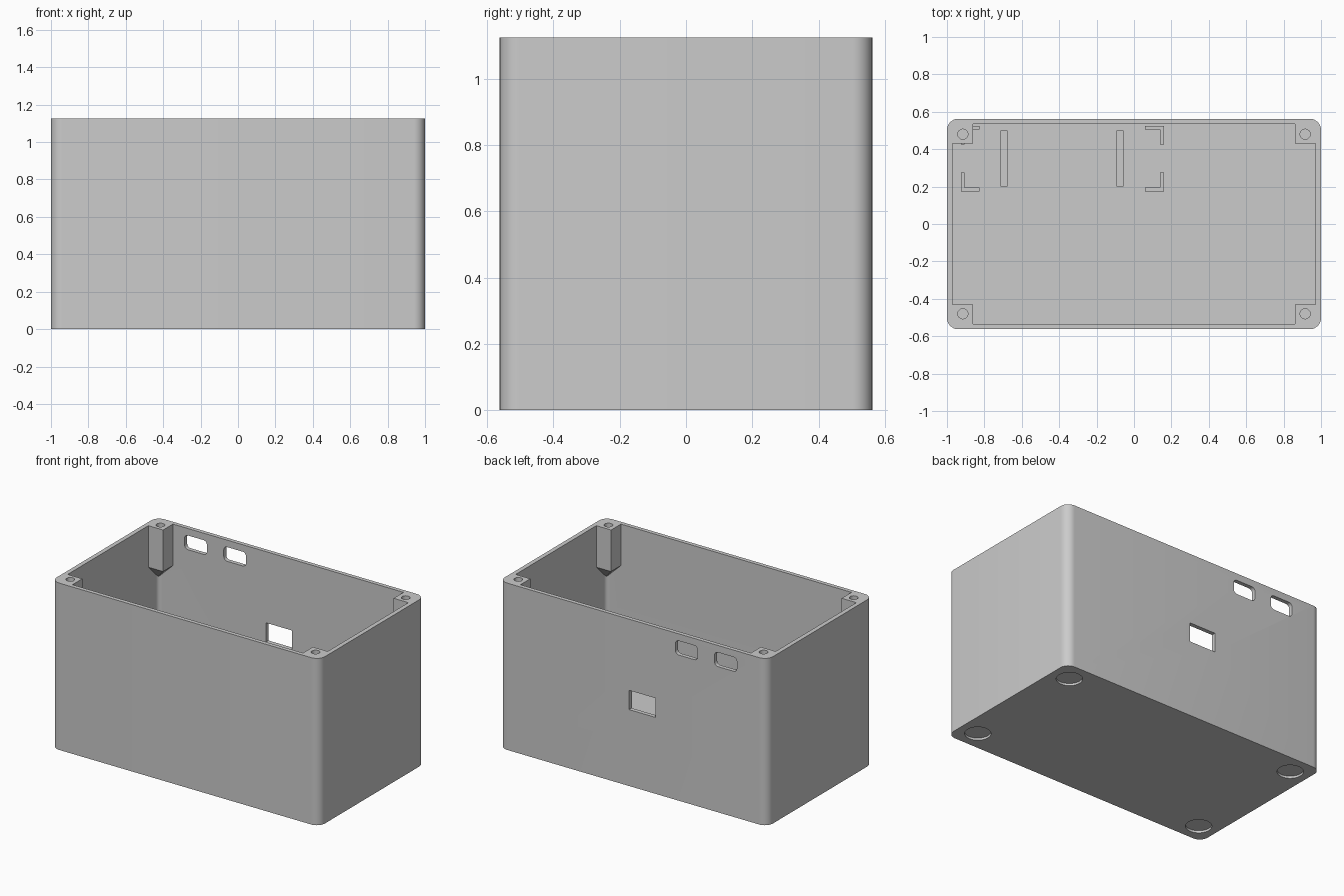
import bpy, bmesh, math
from mathutils import Matrix, Vector

cube = bpy.data.objects.get("Cube")
if cube:
    bpy.data.objects.remove(cube, do_unlink=True)

GREY = (0.6, 0.6, 0.6, 1.0)
mat = bpy.data.materials.new("grey_plastic")
mat.use_nodes = True
mat.diffuse_color = GREY
mat.node_tree.nodes["Principled BSDF"].inputs["Base Color"].default_value = GREY

# Overall sizes
HX, HY, H = 1.0, 0.5625, 1.125          # outer half sizes and height
IX, IY, FLOOR = 0.97, 0.535, 0.03       # cavity half sizes and floor thickness
SIDES = [(sx, sy) for sx in (-1, 1) for sy in (-1, 1)]


def finish(name, bm):
    bmesh.ops.recalc_face_normals(bm, faces=bm.faces)
    me = bpy.data.meshes.new(name)
    bm.to_mesh(me)
    bm.free()
    me.materials.append(mat)
    ob = bpy.data.objects.new(name, me)
    bpy.context.collection.objects.link(ob)
    return ob


def prism(name, outline, z0, z1, matrix=None):
    """Extrude a flat outline from z0 to z1, then place it."""
    bm = bmesh.new()
    face = bm.faces.new([bm.verts.new((x, y, z0)) for x, y in outline])
    ext = bmesh.ops.extrude_face_region(bm, geom=[face])["geom"]
    bmesh.ops.translate(bm, vec=(0, 0, z1 - z0),
                        verts=[v for v in ext if isinstance(v, bmesh.types.BMVert)])
    if matrix:
        bmesh.ops.transform(bm, matrix=matrix, verts=bm.verts)
    return finish(name, bm)


def rounded_rect(hx, hy, r, steps=8):
    pts = []
    for q, (sx, sy) in enumerate([(1, 1), (-1, 1), (-1, -1), (1, -1)]):
        for i in range(steps + 1):
            a = math.pi / 2 * (q + i / steps)
            pts.append((sx * (hx - r) + r * math.cos(a), sy * (hy - r) + r * math.sin(a)))
    return pts


def circle(cx, cy, r, n=32):
    return [(cx + r * math.cos(2 * math.pi * i / n), cy + r * math.sin(2 * math.pi * i / n))
            for i in range(n)]


def rect(x0, x1, y0, y1):
    return [(x0, y0), (x1, y0), (x1, y1), (x0, y1)]


def combine(ob, tool, operation):
    """Apply a boolean and remove its tool."""
    mod = ob.modifiers.new(operation.lower(), 'BOOLEAN')
    mod.operation, mod.object, mod.solver = operation, tool, 'EXACT'
    bpy.context.view_layer.objects.active = ob
    bpy.ops.object.modifier_apply(modifier=mod.name)
    bpy.data.objects.remove(tool, do_unlink=True)


# Open box with rounded upright corners
box = prism("enclosure_box", rounded_rect(HX, HY, 0.06), 0, H)
combine(box, prism("cavity", rounded_rect(IX, IY, 0.03), FLOOR, H + 0.1), 'DIFFERENCE')

# Corner screw posts, tapering into the corner below
for sx, sy in SIDES:
    bm = bmesh.new()
    corners = rect(0.86, 0.98, 0.43, 0.545)
    low = [bm.verts.new((sx * x, sy * y, 0.845)) for x, y in corners]
    top = [bm.verts.new((sx * x, sy * y, H)) for x, y in corners]
    tip = bm.verts.new((sx * 0.98, sy * 0.545, 0.73))
    bm.faces.new(top)
    for i in range(4):
        j = (i + 1) % 4
        bm.faces.new((low[i], low[j], top[j], top[i]))
        bm.faces.new((low[j], low[i], tip))
    combine(box, finish("post", bm), 'UNION')

# Screw holes in the posts and shallow round foot recesses below
for sx, sy in SIDES:
    combine(box, prism("screw_hole", circle(sx * 0.915, sy * 0.48, 0.027), 0.9, H + 0.1),
            'DIFFERENCE')
    combine(box, prism("foot_recess", circle(sx * 0.87, sy * 0.43, 0.08), -0.1, 0.015),
            'DIFFERENCE')

# Back wall openings: centre x, centre z, half width, half height, corner radius
for cx, cz, hw, hh, r in [(-0.398, 1.03, 0.083, 0.048, 0.025),
                          (-0.69, 1.03, 0.083, 0.048, 0.025),
                          (-0.068, 0.58, 0.098, 0.065, 0.002)]:
    place = Matrix.Translation((cx, HY, cz)) @ Matrix.Rotation(math.pi / 2, 4, 'X')
    combine(box, prism("port", rounded_rect(hw, hh, r, 6), -0.08, 0.08, place), 'DIFFERENCE')

# Board corner brackets on the floor
X0, X1, Y0, Y1, T, ARM = -0.925, 0.16, 0.175, 0.525, 0.02, 0.1
for label, cx, dx, cy, dy in [("front_left", X1, -1, Y0, 1), ("front_right", X0, 1, Y0, 1),
                              ("back_left", X1, -1, Y1, -1), ("back_right", X0, 1, Y1, -1)]:
    ell = [(0, 0), (ARM, 0), (ARM, T), (T, T), (T, ARM), (0, ARM)]
    prism("board_bracket_" + label, [(cx + dx * u, cy + dy * v) for u, v in ell],
          FLOOR - 0.005, FLOOR + 0.05)

# Board support bars
for label, cx in [("right", -0.695), ("left", -0.075)]:
    prism("support_bar_" + label, rect(cx - 0.019, cx + 0.019, 0.2, 0.5),
          FLOOR - 0.005, FLOOR + 0.025)

# Smooth rounded corners, keep hard edges
bpy.ops.object.select_all(action='DESELECT')
box.select_set(True)
bpy.context.view_layer.objects.active = box
bpy.ops.object.shade_smooth_by_angle(angle=math.radians(30))
